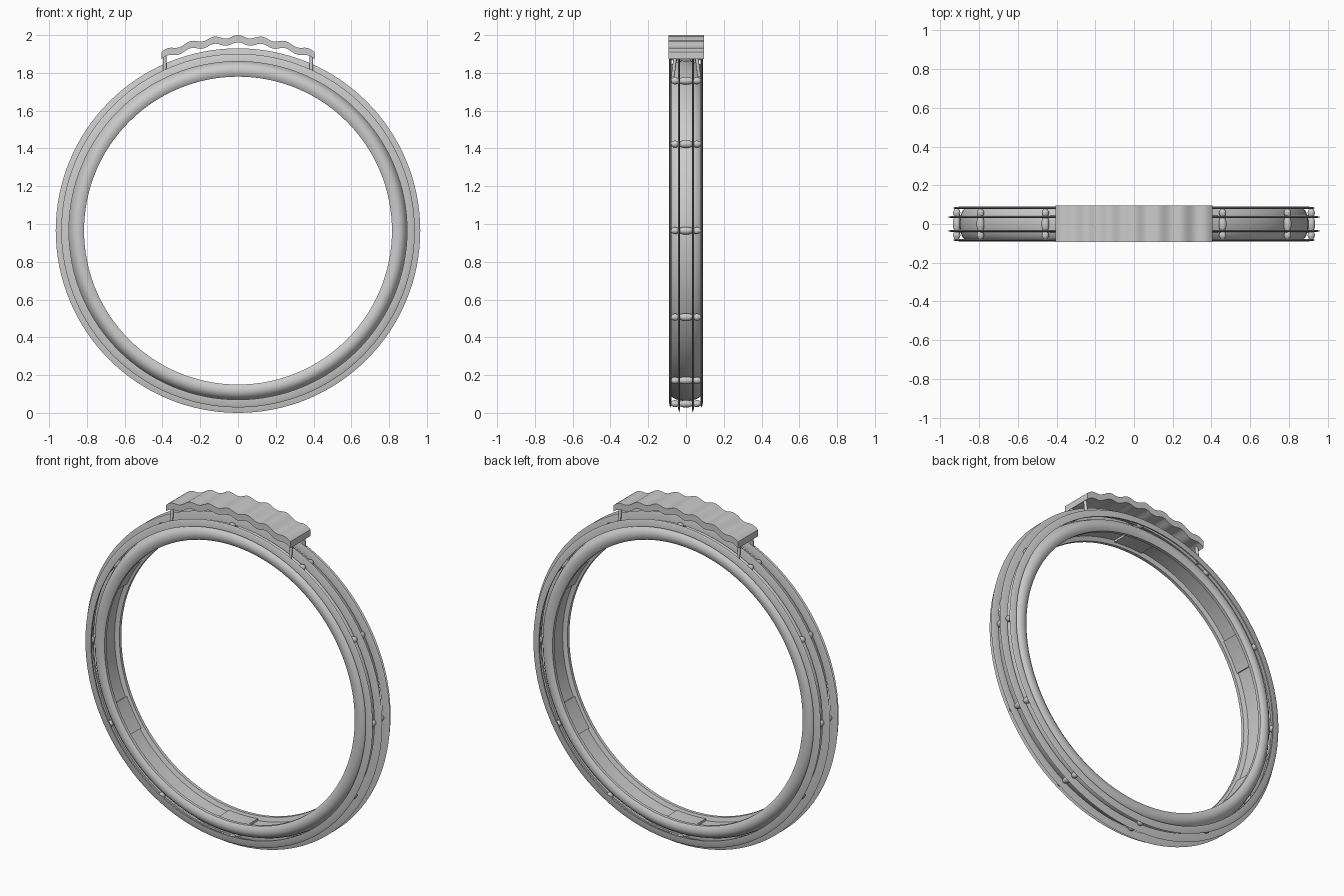
import bpy, bmesh, math
from mathutils import Matrix, Vector

if "Cube" in bpy.data.objects:
    bpy.data.objects.remove(bpy.data.objects["Cube"])

CZ = 0.965   # height of the ring centre


def finish(name, bm, angle=35):
    bmesh.ops.recalc_face_normals(bm, faces=bm.faces)
    me = bpy.data.meshes.new(name)
    bm.to_mesh(me)
    bm.free()
    ob = bpy.data.objects.new(name, me)
    bpy.context.collection.objects.link(ob)
    bpy.ops.object.select_all(action='DESELECT')
    bpy.context.view_layer.objects.active = ob
    ob.select_set(True)
    bpy.ops.object.shade_smooth_by_angle(angle=math.radians(angle))
    return ob


def revolve(name, profile, center=(0, 0, CZ), segs=128, start=0.0, sweep=2 * math.pi):
    """Sweep a closed (radius, y) profile around the Y axis."""
    bm = bmesh.new()
    full = abs(sweep - 2 * math.pi) < 1e-6
    rows = []
    for i in range(segs if full else segs + 1):
        a = start + sweep * i / segs
        rows.append([bm.verts.new((center[0] + r * math.cos(a), center[1] + y,
                                   center[2] + r * math.sin(a))) for r, y in profile])
    n = len(profile)
    for i in range(segs):
        a, b = rows[i], rows[(i + 1) % len(rows)]
        for j in range(n):
            k = (j + 1) % n
            bm.faces.new((a[j], a[k], b[k], b[j]))
    if not full:
        bm.faces.new(rows[0])
        bm.faces.new(rows[-1])
    return finish(name, bm)


# Main ring: rounded outside, shallow channel inside
half = [(0.84, 0.052), (0.815, 0.06), (0.815, 0.078), (0.83, 0.088), (0.85, 0.091),
        (0.868, 0.086), (0.885, 0.07), (0.896, 0.045), (0.901, 0.018)]
revolve("main_ring", half + [(r, -y) for r, y in reversed(half)])

# Small plates in the inner channel
for k in range(6):
    a = math.radians(30 + 60 * k)
    w = math.radians(13)
    revolve(f"inner_plate_{k}", [(0.828, -0.051), (0.828, 0.051), (0.85, 0.051), (0.85, -0.051)],
            segs=6, start=a - w / 2, sweep=w)

# Four thin hoops around the outside
for s in (-1, 1):
    revolve(f"side_hoop_{s}", [(0.895, s * 0.082), (0.895, s * 0.09),
                               (0.925, s * 0.088), (0.936, s * 0.083), (0.925, s * 0.078)])
    revolve(f"middle_hoop_{s}", [(0.918, s * 0.031), (0.918, s * 0.043),
                                 (0.945, s * 0.041), (0.965, s * 0.036), (0.945, s * 0.031)])

# Beaded spacers joining the hoops
bead = [(0.008, 0.086), (0.010, 0.078), (0.017, 0.068), (0.019, 0.058), (0.016, 0.046),
        (0.012, 0.037), (0.016, 0.026), (0.020, 0.012)]
bead += [(r, -y) for r, y in reversed(bead)]
for k in range(12):
    a = math.radians(30 * k)
    revolve(f"spacer_{k}", bead, (0.916 * math.cos(a), 0, CZ + 0.916 * math.sin(a)), 16)

# Wavy curved slab on top
bm = bmesh.new()
N = 96
rows = []
for i in range(N + 1):
    x = -0.405 + 0.81 * i / N
    z = 1.992 - 0.5 * x * x + 0.008 * math.cos(2 * math.pi * x / 0.125)
    t = 0.038
    rows.append([bm.verts.new(p) for p in ((x, -0.092, z), (x, 0.096, z),
                                           (x, 0.096, z - t), (x, -0.092, z - t))])
for a, b in zip(rows, rows[1:]):
    for j in range(4):
        k = (j + 1) % 4
        bm.faces.new((a[j], a[k], b[k], b[j]))
bm.faces.new(rows[0])
bm.faces.new(rows[-1])
finish("wavy_top_slab", bm)

# Four thin legs under the slab, leaning slightly inwards
for sx in (-1, 1):
    for sy in (-1, 1):
        bm = bmesh.new()
        lo, hi = Vector((sx * 0.388, sy * 0.07, 1.78)), Vector((sx * 0.388, sy * 0.055, 1.895))
        d = hi - lo
        m = Matrix.Translation((lo + hi) / 2) @ d.to_track_quat('Z', 'Y').to_matrix().to_4x4()
        bmesh.ops.create_cone(bm, cap_ends=True, segments=12, radius1=0.009, radius2=0.009,
                              depth=d.length, matrix=m)
        finish(f"slab_leg_{sx}_{sy}", bm)
